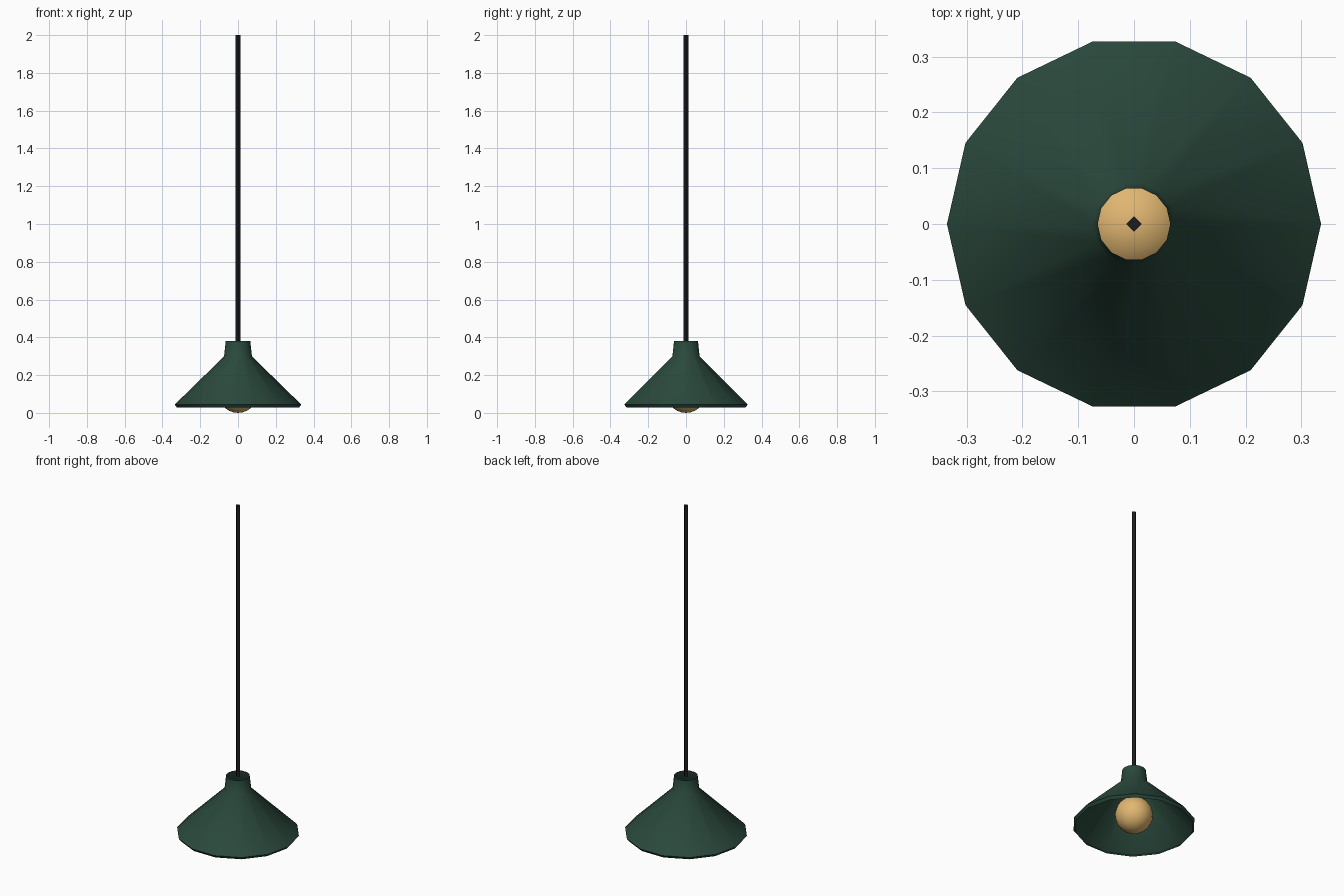
import bpy, bmesh, math

cube = bpy.data.objects.get("Cube")
if cube:
    bpy.data.objects.remove(cube, do_unlink=True)


def material(name, rgb):
    mat = bpy.data.materials.new(name)
    mat.use_nodes = True
    colour = (*rgb, 1)
    mat.diffuse_color = colour
    bsdf = next(n for n in mat.node_tree.nodes if n.type == 'BSDF_PRINCIPLED')
    bsdf.inputs["Base Color"].default_value = colour
    return mat


def add_object(name, bm, mat, smooth=False):
    mesh = bpy.data.meshes.new(name)
    bm.to_mesh(mesh)
    bm.free()
    mesh.materials.append(mat)
    obj = bpy.data.objects.new(name, mesh)
    bpy.context.collection.objects.link(obj)
    if smooth:
        bpy.ops.object.select_all(action='DESELECT')
        obj.select_set(True)
        bpy.context.view_layer.objects.active = obj
        bpy.ops.object.shade_smooth_by_angle(angle=math.radians(60))
    return obj


def lathe(profile, sides, capped=False):
    """Turn a (radius, height) profile, listed from bottom to top, about z."""
    bm = bmesh.new()
    rings = []
    for r, z in profile:
        angles = [math.tau * i / sides for i in range(sides)]
        rings.append([bm.verts.new((r * math.cos(a), r * math.sin(a), z)) for a in angles])
    for low, high in zip(rings, rings[1:]):
        for i in range(sides):
            j = (i + 1) % sides
            bm.faces.new((low[i], low[j], high[j], high[i]))
    if capped:
        bm.faces.new(rings[0][::-1])
        bm.faces.new(rings[-1])
    return bm


green = material("dark green enamel", (0.023, 0.065, 0.045))
amber = material("warm amber glass", (0.75, 0.47, 0.165))
black = material("black cord", (0.012, 0.012, 0.013))

# Open shade: turned-in lip, cone and tapered neck
shade_profile = [(0.323, 0.028), (0.335, 0.044), (0.074, 0.299), (0.065, 0.38)]
add_object("shade", lathe(shade_profile, 14), green, smooth=True)

# Round bulb, just showing below the rim
bulb_radius = 0.103
bm = bmesh.new()
bmesh.ops.create_uvsphere(bm, u_segments=20, v_segments=14, radius=bulb_radius)
bmesh.ops.translate(bm, verts=bm.verts, vec=(0, 0, bulb_radius))
add_object("bulb", bm, amber, smooth=True)

# Square hanging cord, ending at the neck opening
add_object("cord", lathe([(0.014, 0.378), (0.014, 2.0)], 4, capped=True), black)
